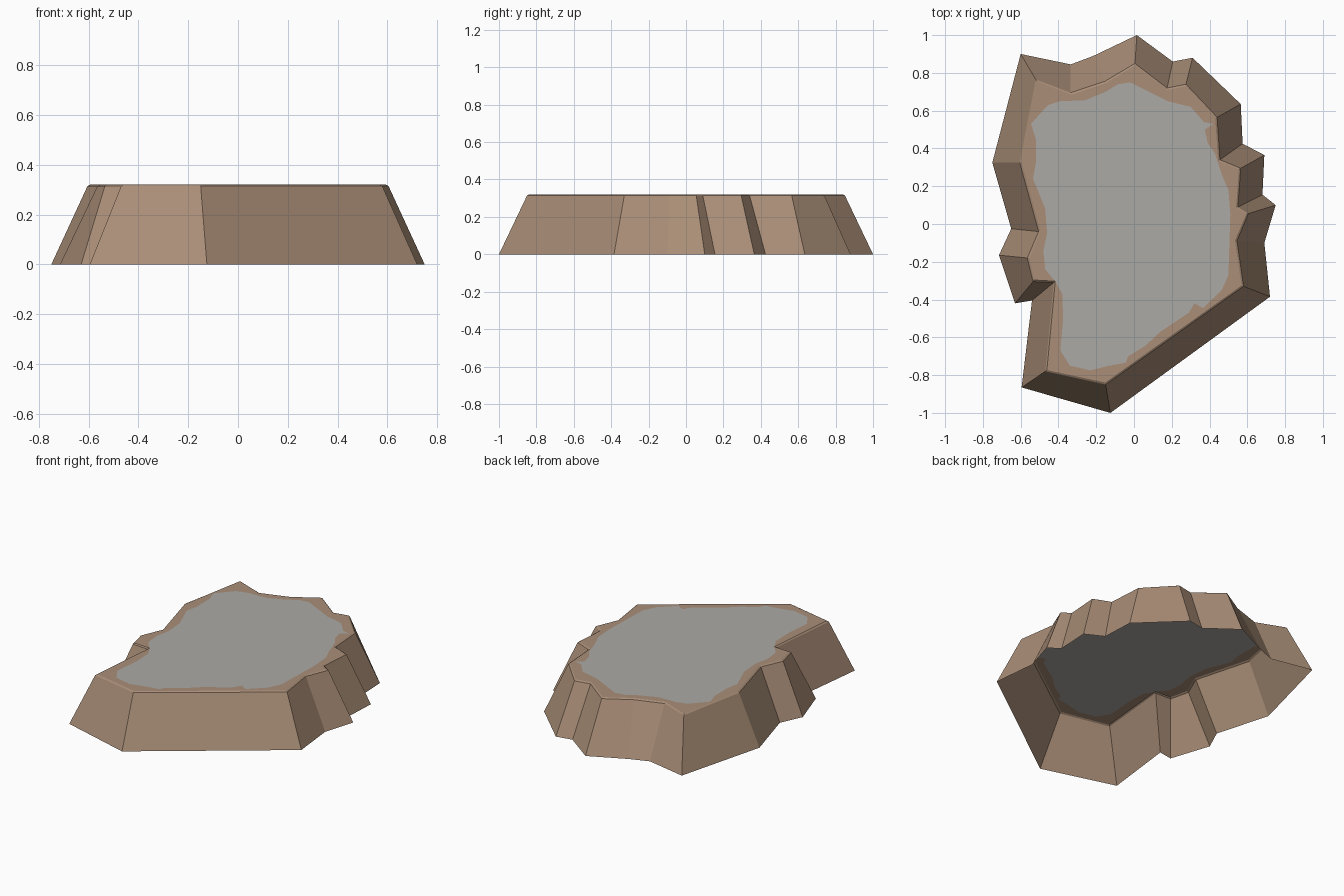
import bpy, bmesh

HEIGHT = 0.32
LIP = 0.006

# Base corner (x, y) and matching rim corner (x, y), clockwise from the back peak
CORNERS = [
    (0.015, 1.0, 0.005, 0.85), (0.205, 0.86, 0.175, 0.72),
    (0.31, 0.88, 0.275, 0.74), (0.565, 0.635, 0.44, 0.565),
    (0.575, 0.425, 0.455, 0.34), (0.69, 0.365, 0.565, 0.295),
    (0.68, 0.155, 0.55, 0.09), (0.75, 0.10, 0.605, 0.055),
    (0.69, -0.10, 0.545, -0.09), (0.72, -0.385, 0.58, -0.33),
    (-0.125, -1.0, -0.15, -0.85), (-0.595, -0.865, -0.47, -0.78),
    (-0.54, -0.405, -0.425, -0.31), (-0.63, -0.42, -0.535, -0.305),
    (-0.715, -0.165, -0.565, -0.18), (-0.65, -0.025, -0.505, -0.04),
    (-0.75, 0.325, -0.605, 0.325), (-0.6, 0.9, -0.52, 0.765),
    (-0.335, 0.845, -0.335, 0.695), (-0.215, 0.89, -0.155, 0.755),
]

# Wavy edge of the grey stone patch on the plateau
PATCH = [
    (-0.02, 0.75), (0.06, 0.71), (0.18, 0.65), (0.30, 0.62), (0.37, 0.54),
    (0.42, 0.53), (0.375, 0.50), (0.39, 0.43), (0.43, 0.37), (0.465, 0.26),
    (0.50, 0.18), (0.51, 0.05), (0.50, -0.27), (0.465, -0.35), (0.365, -0.445),
    (0.32, -0.42), (0.29, -0.47), (0.14, -0.57), (0.06, -0.645),
    (-0.03, -0.70), (-0.045, -0.735), (-0.13, -0.75), (-0.23, -0.775),
    (-0.34, -0.75), (-0.39, -0.67), (-0.375, -0.50), (-0.38, -0.37),
    (-0.42, -0.30), (-0.47, -0.24), (-0.48, -0.14), (-0.46, -0.05),
    (-0.47, 0.08), (-0.51, 0.18), (-0.535, 0.24), (-0.52, 0.32),
    (-0.52, 0.45), (-0.545, 0.53), (-0.51, 0.57), (-0.455, 0.63),
    (-0.39, 0.65), (-0.26, 0.655), (-0.15, 0.70), (-0.085, 0.74),
]


def material(name, rgb):
    m = bpy.data.materials.new(name)
    m.diffuse_color = (*rgb, 1)
    return m


def finish(bm, name, mat):
    mesh = bpy.data.meshes.new(name)
    bm.to_mesh(mesh)
    bm.free()
    mesh.materials.append(mat)
    bpy.context.collection.objects.link(bpy.data.objects.new(name, mesh))


brown = material("earth brown", (0.40, 0.27, 0.185))
grey = material("stone grey", (0.41, 0.40, 0.375))

# Cliff: sloping open-bottomed walls, a thin lip, then flat ground around the patch
bm = bmesh.new()
base = [bm.verts.new((x, y, 0)) for x, y, _, _ in CORNERS]
rim = [bm.verts.new((x, y, HEIGHT - LIP)) for _, _, x, y in CORNERS]
n = len(CORNERS)
for i in range(n):
    j = (i + 1) % n
    bm.faces.new((base[j], base[i], rim[i], rim[j]))
cap = bm.faces.new(rim[::-1])
bm.normal_update()
bmesh.ops.inset_region(bm, faces=[cap], thickness=0.011)
for v in cap.verts:
    v.co.z = HEIGHT
edges = list(cap.edges)
bmesh.ops.delete(bm, geom=[cap], context='FACES_ONLY')
loop = [bm.verts.new((x, y, HEIGHT)) for x, y in PATCH]
edges += [bm.edges.new((a, b)) for a, b in zip(loop, loop[1:] + loop[:1])]
bmesh.ops.triangle_fill(bm, edges=edges, use_beauty=True, normal=(0, 0, 1))
# Drop any fill inside the patch so the stone shows from below too
inside = set(loop)
for f in [f for f in bm.faces if all(v in inside for v in f.verts)]:
    # keep ground triangles that only bridge hollows of the wavy edge
    c = f.calc_center_median()
    hit = False
    for (x1, y1), (x2, y2) in zip(PATCH, PATCH[1:] + PATCH[:1]):
        if (y1 > c.y) != (y2 > c.y) and c.x < x1 + (c.y - y1) * (x2 - x1) / (y2 - y1):
            hit = not hit
    if hit:
        bm.faces.remove(f)
for f in bm.faces:
    f.normal_update()
    if f.normal.z < 0:
        f.normal_flip()
finish(bm, "cliff", brown)

# Stone patch filling the plateau
bm = bmesh.new()
bm.faces.new([bm.verts.new((x, y, HEIGHT)) for x, y in reversed(PATCH)])
bmesh.ops.triangulate(bm, faces=bm.faces[:])
finish(bm, "stone_patch", grey)
